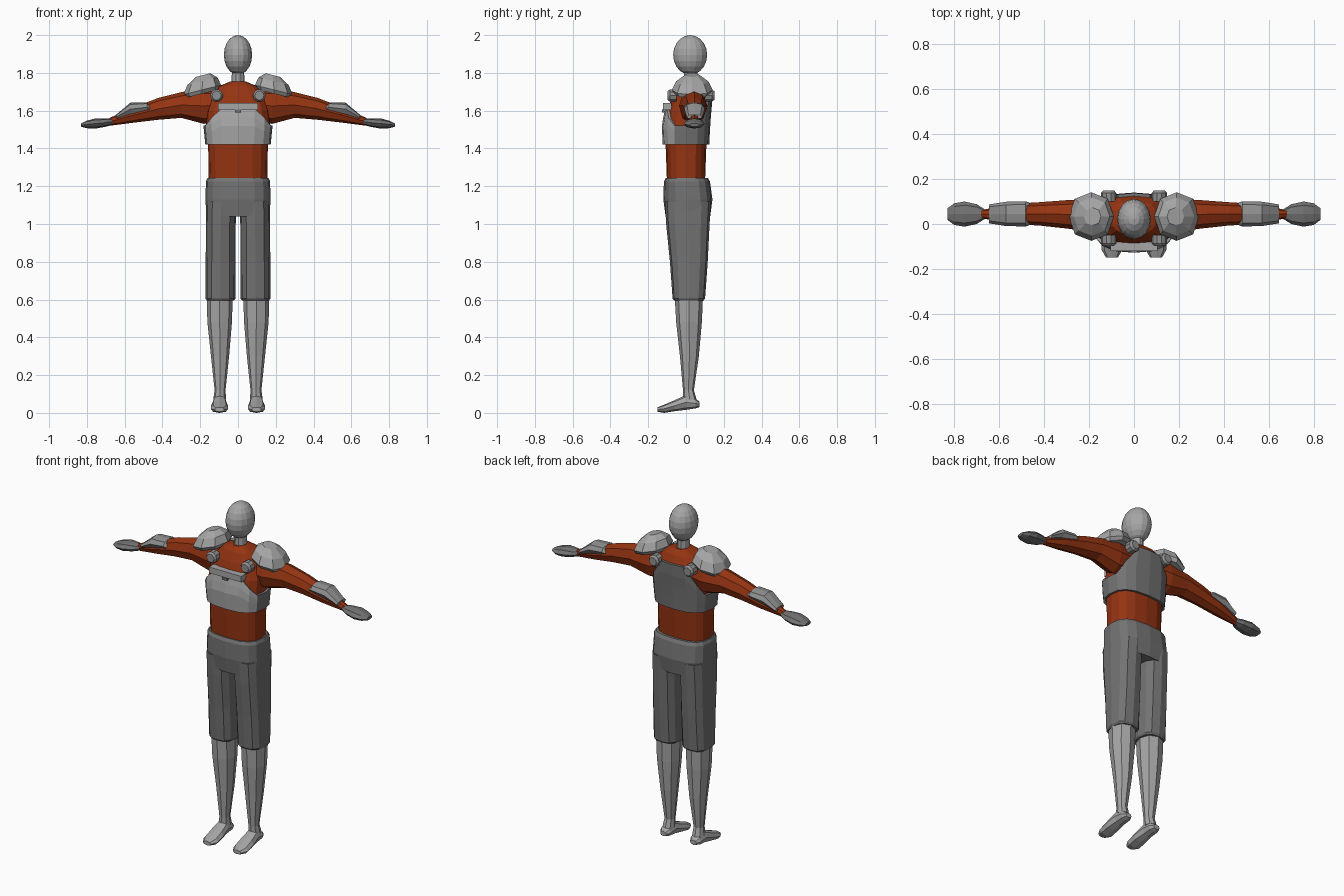
import bpy, bmesh, math


def material(name, r, g, b):
    m = bpy.data.materials.new(name)
    m.diffuse_color = (r, g, b, 1)
    return m


RUST = material("rust cloth", 0.30, 0.034, 0.006)
LIGHT = material("light grey", 0.38, 0.38, 0.38)
MID = material("mid grey", 0.28, 0.28, 0.28)
DARK = material("dark grey", 0.17, 0.17, 0.17)


def squircle(t, p):
    c, s = math.cos(t), math.sin(t)
    return math.copysign(abs(c) ** p, c), math.copysign(abs(s) ** p, s)


def finish(bm, name, mats, mirror=False):
    bmesh.ops.recalc_face_normals(bm, faces=bm.faces)
    me = bpy.data.meshes.new(name)
    bm.to_mesh(me)
    bm.free()
    for m in mats:
        me.materials.append(m)
    ob = bpy.data.objects.new(name, me)
    bpy.context.collection.objects.link(ob)
    if mirror:
        ob.modifiers.new("mirror", 'MIRROR').use_mirror_merge = False
    return ob


def loft(name, rings, mat, axis='z', n=8, p=1.0, mirror=False, shear=0.0, x0=0.0):
    """Rings are (along, centre u, centre v, radius u, radius v)."""
    bm = bmesh.new()
    rows = []
    for a, cu, cv, ru, rv in rings:
        row = []
        for i in range(n):
            c, s = squircle(2 * math.pi * i / n, p)
            u, v = cu + ru * c, cv + rv * s
            co = {'z': (u, v, a), 'x': (a, u, v), 'y': (u, a, v)}[axis]
            row.append(bm.verts.new((co[0], co[1], co[2] - shear * (co[0] - x0))))
        rows.append(row)
    for lo, hi in zip(rows, rows[1:]):
        for i in range(n):
            j = (i + 1) % n
            bm.faces.new((lo[i], lo[j], hi[j], hi[i]))
    bm.faces.new(rows[0])
    bm.faces.new(rows[-1])
    return finish(bm, name, [mat], mirror)


def box(name, centre, size, mat):
    bm = bmesh.new()
    bmesh.ops.create_cube(bm, size=1)
    bmesh.ops.scale(bm, vec=size, verts=bm.verts)
    bmesh.ops.translate(bm, vec=centre, verts=bm.verts)
    return finish(bm, name, [mat])


# Head and neck
bm = bmesh.new()
bmesh.ops.create_uvsphere(bm, u_segments=16, v_segments=10, radius=1)
bmesh.ops.scale(bm, vec=(0.075, 0.09, 0.105), verts=bm.verts)
bmesh.ops.translate(bm, vec=(0, 0.022, 1.895), verts=bm.verts)
finish(bm, "head", [LIGHT])
loft("neck", [(1.70, 0, 0.025, 0.035, 0.04), (1.84, 0, 0.025, 0.032, 0.036)], LIGHT, n=10)

# Torso: (z, centre x, centre y, radius x, radius y)
BODY = [(1.20, 0, 0, 0.155, 0.10), (1.42, 0, 0, 0.158, 0.108),
        (1.52, 0, 0, 0.168, 0.113), (1.60, 0, 0.01, 0.165, 0.109),
        (1.68, 0, 0.028, 0.14, 0.10), (1.73, 0, 0.028, 0.10, 0.075),
        (1.755, 0, 0.025, 0.04, 0.045)]
loft("torso", BODY, RUST, n=16, p=0.75)


def body_at(z):
    for a, b in zip(BODY, BODY[1:]):
        if z <= b[0]:
            f = (z - a[0]) / (b[0] - a[0])
            return [u + f * (v - u) for u, v in zip(a, b)]


# Chest armour: follows the torso, high at front and back, low under the arms
bm = bmesh.new()
N, ROWS, GROW = 16, 4, 0.015
grid = []
for k in range(ROWS + 1):
    row = []
    for i in range(N):
        c, s = squircle(2 * math.pi * i / N, 0.75)
        peak = 1.615 if s < 0 else 1.69
        f = min(1, max(0, (0.95 - abs(c)) / 0.4))
        z = 1.42 + (1.52 + (peak - 1.52) * f - 1.42) * k / ROWS
        _, _, cy, rx, ry = body_at(z)
        row.append(bm.verts.new(((rx + GROW) * c, cy + (ry + GROW) * s, z)))
    grid.append(row)
for lo, hi in zip(grid, grid[1:]):
    for i in range(N):
        j = (i + 1) % N
        bm.faces.new((lo[i], lo[j], hi[j], hi[i]))
armour = finish(bm, "chest_armour", [DARK, LIGHT])
for f in armour.data.polygons:
    f.material_index = 1 if f.normal.y < -0.6 else 0
solid = armour.modifiers.new("thickness", 'SOLIDIFY')
solid.thickness = 0.014
solid.offset = -1

# Chest bar and clasp
box("chest_bar", (0, -0.098, 1.622), (0.21, 0.045, 0.035), LIGHT)
box("chest_clasp", (0, -0.12, 1.598), (0.032, 0.014, 0.014), DARK)

# Strap discs, front and back
for name, y0, y1 in (("front_disc", -0.05, -0.098), ("back_disc", 0.10, 0.15)):
    e = 0.012 if y1 > y0 else -0.012
    loft(name, [(y0, 0.113, 1.68, 0.034, 0.034), (y1 - e, 0.113, 1.68, 0.034, 0.034),
                (y1, 0.113, 1.68, 0.024, 0.024)], MID, 'y', n=10, mirror=True)

# Shoulder pads, tilted domes
loft("shoulder_pad", [(1.69, 0.19, 0.033, 0.09, 0.095), (1.71, 0.19, 0.033, 0.10, 0.108),
                      (1.755, 0.188, 0.033, 0.08, 0.085), (1.787, 0.185, 0.033, 0.038, 0.04)],
     LIGHT, n=8, p=0.9, mirror=True, shear=0.25, x0=0.19)

# Arms, forearm guards and hands
loft("arm", [(0.11, 0.035, 1.63, 0.07, 0.085), (0.18, 0.038, 1.625, 0.075, 0.095),
             (0.30, 0.043, 1.63, 0.063, 0.068), (0.42, 0.045, 1.61, 0.052, 0.058),
             (0.54, 0.045, 1.58, 0.045, 0.042), (0.68, 0.044, 1.541, 0.018, 0.021)],
     RUST, 'x', mirror=True)
loft("forearm_guard", [(0.465, 0.045, 1.612, 0.05, 0.012), (0.482, 0.045, 1.618, 0.056, 0.026),
                       (0.57, 0.045, 1.608, 0.054, 0.034), (0.645, 0.045, 1.567, 0.042, 0.012)],
     MID, 'x', p=0.85, mirror=True)
loft("hand", [(0.665, 0.044, 1.542, 0.022, 0.017), (0.70, 0.044, 1.537, 0.044, 0.022),
              (0.755, 0.044, 1.532, 0.056, 0.027), (0.80, 0.044, 1.527, 0.048, 0.02),
              (0.83, 0.044, 1.524, 0.026, 0.009)], DARK, 'x', mirror=True)

# Knee-length trousers
loft("trouser_hips", [(1.04, 0, 0.01, 0.168, 0.118), (1.13, 0, 0.01, 0.172, 0.13),
                      (1.225, 0, 0.005, 0.17, 0.122), (1.243, 0, 0.004, 0.162, 0.112)],
     DARK, n=16, p=0.7)
loft("trouser_leg", [(0.595, 0.093, 0.015, 0.072, 0.078), (0.605, 0.093, 0.015, 0.079, 0.086),
                     (0.80, 0.092, 0.015, 0.079, 0.10), (1.0, 0.091, 0.01, 0.079, 0.115),
                     (1.12, 0.088, 0.01, 0.08, 0.122)], DARK, n=12, p=0.75, mirror=True)

# Lower legs and feet
loft("lower_leg", [(0.07, 0.097, 0.02, 0.034, 0.036), (0.12, 0.095, 0.013, 0.029, 0.029),
                   (0.30, 0.095, 0.018, 0.048, 0.05), (0.48, 0.097, 0.016, 0.065, 0.068),
                   (0.62, 0.097, 0.015, 0.069, 0.075)], LIGHT, n=8, p=0.9, mirror=True)
loft("foot", [(0.072, 0.098, 0.045, 0.02, 0.014), (0.05, 0.098, 0.05, 0.035, 0.026),
              (0.0, 0.098, 0.056, 0.036, 0.04), (-0.06, 0.098, 0.038, 0.045, 0.029),
              (-0.115, 0.098, 0.022, 0.046, 0.022), (-0.15, 0.098, 0.018, 0.026, 0.012)],
     LIGHT, 'y', p=0.9, mirror=True)
